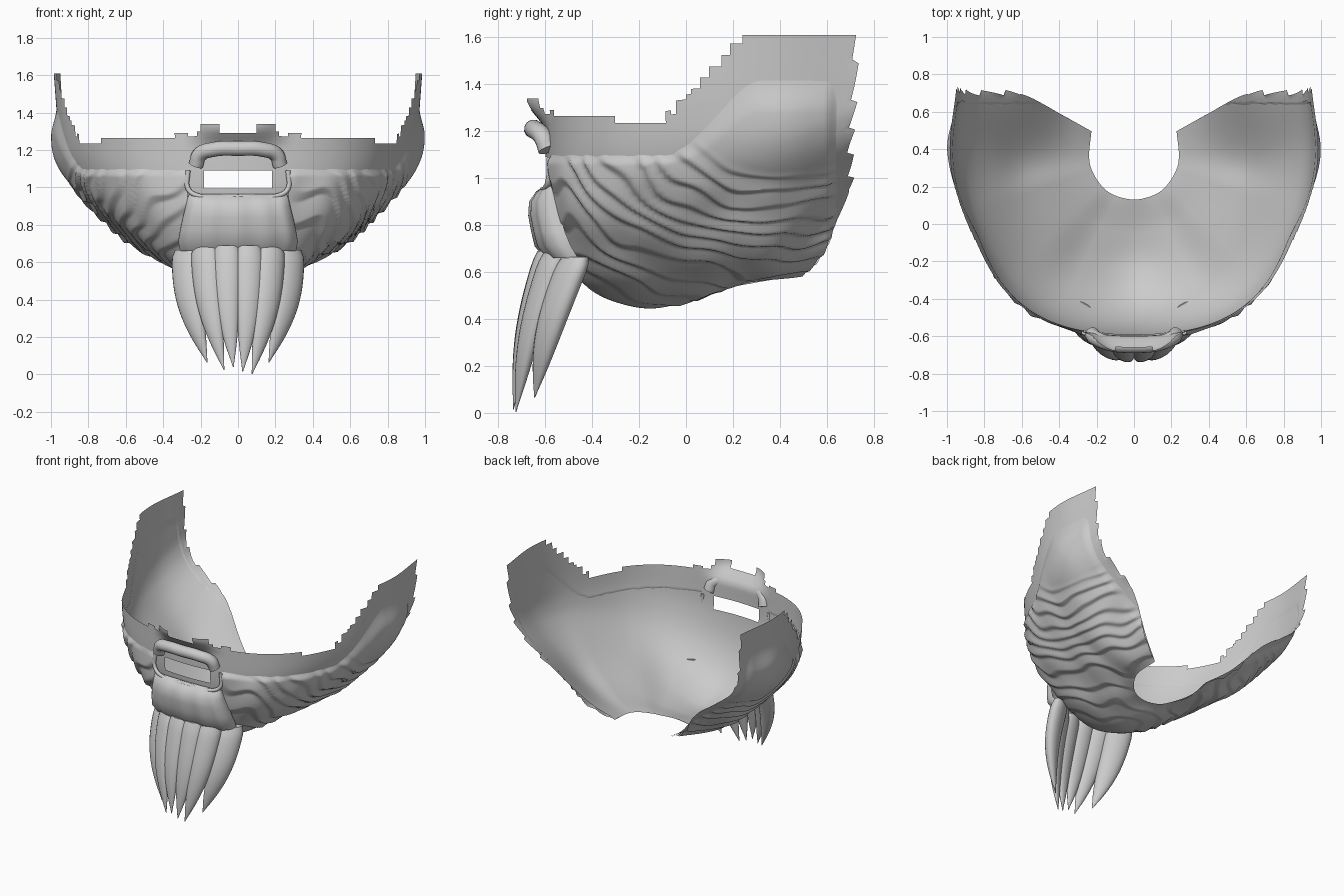
import bpy, bmesh, math
from mathutils import Vector, noise

if "Cube" in bpy.data.objects:
    bpy.data.objects.remove(bpy.data.objects["Cube"])

mat = bpy.data.materials.new("plain grey")
mat.diffuse_color = (0.6, 0.6, 0.6, 1)
mat.use_nodes = True
mat.node_tree.nodes["Principled BSDF"].inputs["Base Color"].default_value = mat.diffuse_color


def smooth(t):
    t = max(0.0, min(1.0, t))
    return t * t * (3 - 2 * t)


def finish(name, bm, angle=50):
    bmesh.ops.remove_doubles(bm, verts=bm.verts, dist=1e-5)
    me = bpy.data.meshes.new(name)
    bm.to_mesh(me)
    bm.free()
    ob = bpy.data.objects.new(name, me)
    bpy.context.collection.objects.link(ob)
    me.materials.append(mat)
    bpy.context.view_layer.objects.active = ob
    ob.select_set(True)
    bpy.ops.object.shade_smooth_by_angle(angle=math.radians(angle))
    ob.select_set(False)


def grid(bm, rows, closed=False):
    vs = [[bm.verts.new(p) for p in row] for row in rows]
    n = len(vs[0])
    for a, b in zip(vs, vs[1:]):
        for i in range(n if closed else n - 1):
            j = (i + 1) % n
            bm.faces.new((a[i], a[j], b[j], b[i]))
    return vs


# Jaw bowl: meridians (radius, height) around the neck opening, front to back
ANGLES = [-90, -65, -45, -20, 0, 29]
MERIDIANS = [
    [(.24, .515), (.42, .475), (.60, .472), (.78, .555), (.90, .72), (.96, .95), (.968, 1.25), (.96, 1.62)],
    [(.24, .52), (.42, .51), (.62, .55), (.80, .65), (.92, .80), (.985, 1.0), (1.0, 1.25), (1.0, 1.62)],
    [(.24, .54), (.42, .57), (.62, .655), (.80, .765), (.92, .90), (.98, 1.06), (1.0, 1.25), (1.0, 1.62)],
    [(.24, .56), (.42, .62), (.60, .72), (.76, .855), (.88, .995), (.935, 1.12), (.96, 1.3), (.97, 1.62)],
    [(.24, .57), (.42, .64), (.60, .745), (.75, .885), (.87, 1.02), (.935, 1.14), (.96, 1.3), (.985, 1.62)],
    [(.26, .585), (.44, .705), (.66, .92), (.80, 1.03), (.92, 1.14), (.98, 1.26), (1.0, 1.4), (1.015, 1.62)],
]


def control(i, j):
    if i > 5:
        return control(5, j) * 2 - control(4, j)
    if j < 0:
        return control(i, 0) * 2 - control(i, 1)
    if j > 7:
        return control(i, 7) * 2 - control(i, 6)
    r, z = MERIDIANS[abs(i)][j]
    a = ANGLES[abs(i)]
    if abs(i) == 5:
        a -= 8.5 * smooth((r - .62) / .36)
    a = math.radians(a)
    return Vector((r * math.cos(a) * (-1 if i < 0 else 1), .37 + r * math.sin(a), z))


def spline(p, t):
    a, b, c, d = p
    return .5 * (2 * b + (c - a) * t + (2 * a - 5 * b + 4 * c - d) * t * t + (3 * b - a - 3 * c + d) * t ** 3)


NET = {(i, j): control(i, j) for i in range(-5, 7) for j in range(-1, 9)}


def bowl(u, v):
    """u from 0 (front) to 5 (back), v from 0 (neck) to 7 (rim)"""
    s, u = (-1 if u < 0 else 1), abs(u)
    i, j = min(int(u), 4), min(int(v), 6)
    p = spline([spline([NET[i + a, j + b] for b in (-1, 0, 1, 2)], v - j) for a in (-1, 0, 1, 2)], u - i)
    return Vector((p.x * s, p.y, p.z))


def normal(u, v):
    e = .02
    du = bowl(min(u + e, 5), v) - bowl(max(u - e, -5), v)
    dv = bowl(u, min(v + e, 7)) - bowl(u, max(v - e, 0))
    return du.cross(dv).normalized()


def rim_height(p):
    x = abs(p.x)
    if p.y < -.4 and x < .33:                    # stepped nose edge
        return 1.29 if x < .1 else 1.34 if x < .2 else 1.30 if x < .23 else 1.27 if x < .27 else 1.29
    if p.y < -.3:
        return 1.265
    if p.y < -.08:
        return 1.235
    step = math.floor((p.y + .08) / .045) + 1    # staircase up the cheek
    return min(1.61, 1.235 + step * .047)


def bisect(bm, planes):
    for co, no in planes:
        bmesh.ops.bisect_plane(bm, geom=bm.verts[:] + bm.edges[:] + bm.faces[:], plane_co=co, plane_no=no)


def remove(bm, test):
    dead = [f for f in bm.faces if test(f.calc_center_median())]
    bmesh.ops.delete(bm, geom=dead, context='FACES')


# Smooth inner shell with stepped rim and mouth slot
NU, NV = 180, 98
bm = bmesh.new()
rows = []
for k in range(NV + 1):
    row = []
    for i in range(NU + 1):
        u, v = -5 + 10 * i / NU, 7 * k / NV
        p = bowl(u, v)
        if p.y < 0:
            p.y -= .085 * smooth((p.z - 1.19) / .15) * (1 - smooth((abs(p.x) - .1) / .2))
        elif i in (0, NU) and v > 2.2:
            p.y += .03 * ((k % 13) / 13 - .5)
        row.append(p)
    rows.append(row)
grid(bm, rows)
bisect(bm, [((x, 0, 0), (1, 0, 0)) for x in (-.2, -.183, -.1, .1, .183, .2)] +
           [((0, 0, z), (0, 0, 1)) for z in (.995, 1.09, 1.235, 1.265, 1.29, 1.34, 1.61)])
remove(bm, lambda c: c.z > rim_height(c) or
       (c.y < -.4 and abs(c.x) < .183 and .995 < c.z < 1.09))
finish("inner_shell", bm)


# Rippled outer beard wrapping the shell
def beard_top(y):
    return 1.11 + .35 * smooth((y + .1) / .42)


bm = bmesh.new()
rows = []
NU2, NV2 = 260, 190
for k in range(NV2 + 1):
    row = []
    for i in range(NU2 + 1):
        u, v = -5 + 10 * i / NU2, 6.9 * k / NV2
        p = bowl(u, v)
        f = smooth((beard_top(p.y) - p.z) / (.05 + .13 * smooth((p.y + .1) / .3)))
        f *= smooth((.66 - p.y) / .07)
        dist = math.hypot((p.y - .4) * .68, p.z - 1.3)
        wob = noise.noise(Vector((p.x * 4, p.y * 5, p.z * 4)))
        ph = (dist / .06 + wob * .8) % 1.0
        ridge = (ph / .7 if ph < .7 else (1 - ph) / .3) - .5
        ridge *= .017 * smooth((dist - .24) / .12) * (.45 + .55 * smooth((abs(p.x) - .1) / .3))
        cheek = .027 * (1 - smooth(math.hypot(p.y - .4, (p.z - 1.22) * .9) / .26))
        d = -.004 + f * (.022 + ridge + .006 * wob + cheek) * (.4 + .6 * smooth(v / .6))
        row.append(p + normal(u, v) * d)
    rows.append(row)
grid(bm, rows)
bisect(bm, [((.27, 0, 0), (1, 0, 0)), ((-.27, 0, 0), (1, 0, 0)), ((0, 0, .95), (0, 0, 1))])
remove(bm, lambda c: c.z > beard_top(c.y) + .01 or c.y > .655 or
       (c.y < -.4 and abs(c.x) < .27 and c.z > .95))
finish("outer_beard", bm, 60)

# Tuft below the mouth
bm = bmesh.new()
rows = []
for z, w, back, front in [(.965, .26, -.575, -.60), (.945, .27, -.565, -.635), (.90, .28, -.55, -.665),
                          (.84, .295, -.535, -.668), (.77, .31, -.515, -.655), (.71, .32, -.49, -.64),
                          (.66, .31, -.46, -.60)]:
    row = []
    for i in range(61):
        a = math.pi * i / 60
        r = 1 + .03 * math.cos(12 * a)
        row.append((-w * math.cos(a), back + (front - back) * r * math.sin(a) ** .6, z))
    rows.append(row)
grid(bm, rows)
finish("chin_tuft", bm, 60)


# Hanging chin locks: tapered tubes from the chin to separate tips
def lock(name, base, tip, width, depth, bow):
    bm = bmesh.new()
    rows = []
    side = math.atan2(base[0], .38)              # turn each lock to face outward
    for k in range(19):
        t = k / 18
        b = math.sin(math.pi * t)
        c = Vector(base).lerp(Vector(tip), t) + Vector((bow * b, -.02 * b, 0))
        s = max(.03, 1 - t ** 2.6) * (.8 + .2 * smooth(t / .08))
        row = []
        for i in range(20):
            a = 2 * math.pi * i / 20
            x, y = width * s * math.cos(a), depth * s * math.sin(a)
            row.append(c + Vector((x * math.cos(side) - y * math.sin(side),
                                   x * math.sin(side) + y * math.cos(side), 0)))
        rows.append(row)
    vs = grid(bm, rows, True)
    bm.faces.new(vs[0])
    bm.faces.new(vs[-1][::-1])
    finish(name, bm)


for s, tag in ((1, "right"), (-1, "left")):
    lock("outer_lock_" + tag, (s * .27, -.47, .665), (s * .165, -.645, .065), .095, .055, s * .035)
    lock("middle_lock_" + tag, (s * .175, -.56, .685), (s * .075, -.725, .003 if s > 0 else .025), .082, .05, s * .025)
    lock("inner_lock_" + tag, (s * .06, -.595, .69), (s * .025, -.735, .015 if s > 0 else .04), .075, .045, s * .012)


# Lips: round tubes framing the mouth slot
def tube(name, pts, radius):
    cu = bpy.data.curves.new(name, 'CURVE')
    cu.dimensions = '3D'
    cu.bevel_depth = radius
    cu.bevel_resolution = 4
    cu.use_fill_caps = True
    sp = cu.splines.new('BEZIER')
    sp.bezier_points.add(len(pts) - 1)
    for b, p in zip(sp.bezier_points, pts):
        b.co = p
        b.handle_left_type = b.handle_right_type = 'AUTO'
    ob = bpy.data.objects.new(name, cu)
    bpy.context.collection.objects.link(ob)
    cu.materials.append(mat)


tube("upper_lip", [(-.225, -.59, 1.12), (-.205, -.61, 1.175), (-.13, -.64, 1.203), (0, -.65, 1.208),
                   (.13, -.64, 1.203), (.205, -.61, 1.175), (.225, -.59, 1.12)], .04)
tube("lower_lip", [(-.268, -.58, 1.09), (-.265, -.585, .99), (-.21, -.60, .955), (0, -.61, .95),
                   (.21, -.60, .955), (.265, -.585, .99), (.268, -.58, 1.09)], .013)
